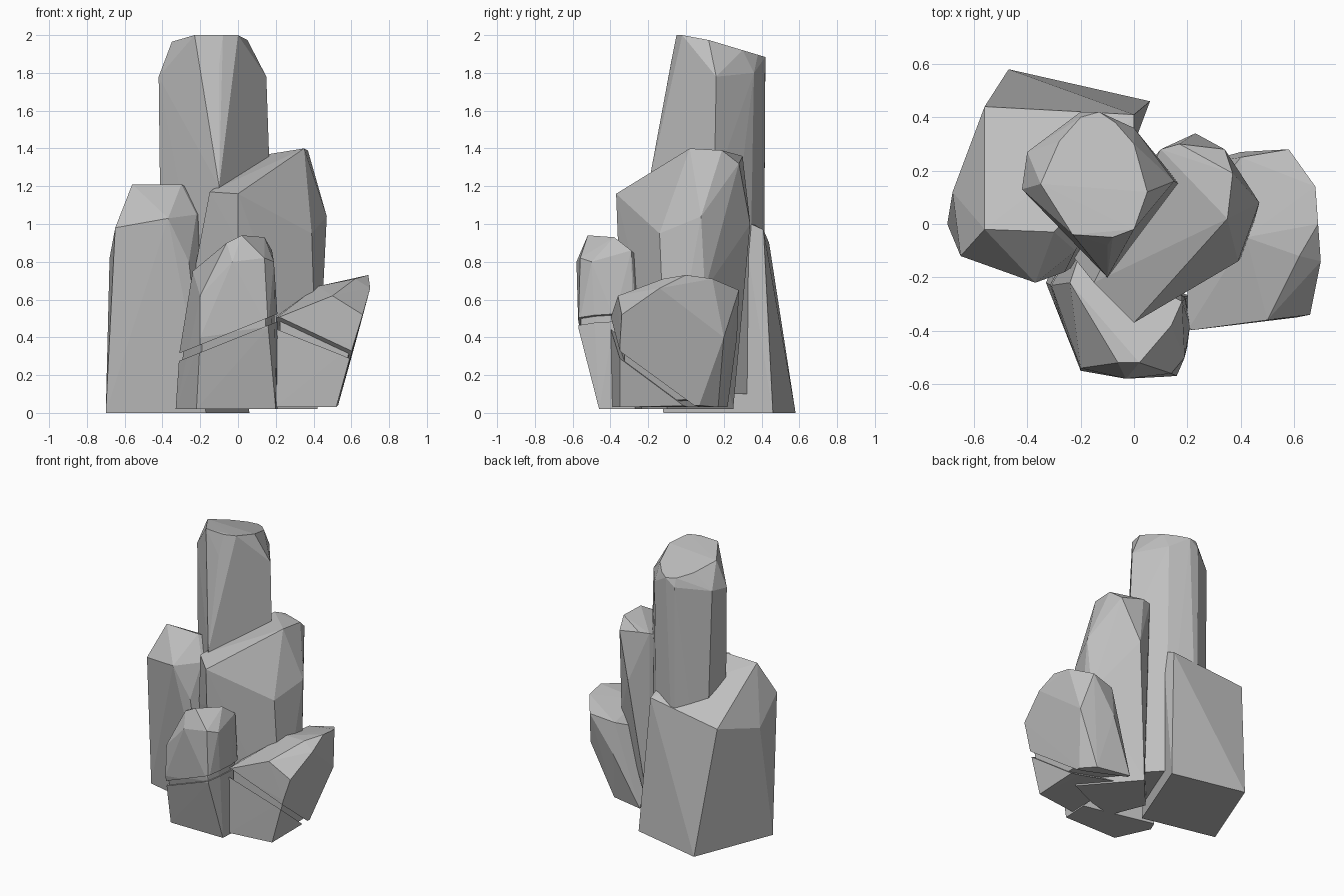
import bpy
import bmesh
from mathutils import Vector

default_cube = bpy.data.objects.get("Cube")
if default_cube:
    bpy.data.objects.remove(default_cube, do_unlink=True)

# One plain stone colour
stone = bpy.data.materials.new("light grey stone")
stone.use_nodes = True
stone.diffuse_color = (.52, .52, .52, 1)
stone.node_tree.nodes["Principled BSDF"].inputs["Base Color"].default_value = stone.diffuse_color


def add_hull(target, points):
    """Add a faceted convex block around the points to the target mesh."""
    block = bmesh.new()
    for point in points:
        block.verts.new(point)
    result = bmesh.ops.convex_hull(block, input=list(block.verts))
    spare = set(result["geom_interior"]) | set(result["geom_unused"])
    spare = [item for item in spare if isinstance(item, bmesh.types.BMVert)]
    bmesh.ops.delete(block, geom=spare, context="VERTS")
    bmesh.ops.recalc_face_normals(block, faces=list(block.faces))
    append_mesh(target, block)


def append_mesh(target, block):
    temporary = bpy.data.meshes.new("temporary")
    block.to_mesh(temporary)
    block.free()
    target.from_mesh(temporary)
    bpy.data.meshes.remove(temporary)


def add_cut_half(target, points, position, normal):
    """Add the part of a block lying behind a plane, with the cut closed."""
    half = bmesh.new()
    add_hull(half, points)
    everything = list(half.verts) + list(half.edges) + list(half.faces)
    bmesh.ops.bisect_plane(half, geom=everything, plane_co=position,
                           plane_no=normal, clear_outer=True)
    border = [edge for edge in half.edges if edge.is_boundary]
    bmesh.ops.holes_fill(half, edges=border)
    bmesh.ops.recalc_face_normals(half, faces=list(half.faces))
    append_mesh(target, half)


def finish(name, bm):
    mesh = bpy.data.meshes.new(name)
    bm.to_mesh(mesh)
    bm.free()
    mesh.materials.append(stone)
    rock = bpy.data.objects.new(name, mesh)
    bpy.context.collection.objects.link(rock)


def solid_rock(name, points):
    bm = bmesh.new()
    add_hull(bm, points)
    finish(name, bm)


def cracked_rock(name, points, lower_plane, upper_plane, core_size):
    """A rock split by a crack, with a slightly smaller core inside it."""
    bm = bmesh.new()
    for position, normal in (lower_plane, upper_plane):
        add_cut_half(bm, points, Vector(position), Vector(normal).normalized())
    vectors = [Vector(point) for point in points]
    centre = sum(vectors, Vector()) / len(vectors)
    add_hull(bm, [centre.lerp(vector, core_size) for vector in vectors])
    finish(name, bm)


# Tall pillar: slanted top outline, shoulder ring, then a long shaft
top_outline = [(-.35, .15), (-.28, .31), (-.2, .4), (-.13, .42), (-.07, .38),
               (0, .3), (.05, .12), (0, -.02), (-.08, -.05), (-.23, -.04)]
pillar = [(x, y, min(2, 2.01 - .3 * y)) for x, y in top_outline]
pillar += [(-.42, .13, 1.78), (-.4, .27, 1.8), (-.2, .42, 1.83),
           (0, .36, 1.8), (.15, .16, 1.78), (-.1, -.08, 1.85)]
shaft_outline = [(-.4, .12), (.17, .15), (-.1, -.2), (-.2, .41),
                 (-.36, .3), (0, .33)]
pillar += [(x, y, z) for x, y in shaft_outline for z in (.1, 1.2)]
solid_rock("tall_pillar", pillar)

# Broad block at the back right
solid_rock("right_back_block", [
    (-.7, 0, 0), (-.47, .58, 0), (.06, .46, 0), (-.17, -.12, 0),
    (-.56, -.02, 1.21), (-.3, -.03, 1.21), (-.56, .44, .9), (0, .41, .97),
    (0, .3, 1.02), (-.65, -.12, .98), (-.37, -.22, 1.03), (-.68, .12, .82),
    (-.22, -.1, 1.05), (-.26, -.18, .8)])

# Middle rock with a sloping top that meets the pillar
solid_rock("middle_rock", [
    (0, -.37, 1.16), (-.15, -.22, 1.17), (.17, .3, 1.36), (.1, .28, 1.36),
    (.35, .02, 1.4), (.37, .19, 1.39), (.34, .28, 1.32), (.23, .34, 1),
    (.47, .08, 1.04), (.39, -.14, .95), (.45, .1, .65), (0, -.36, .9),
    (-.23, -.12, .75), (.42, -.1, .02), (.12, .25, .02), (.2, -.2, .02),
    (-.1, 0, .02), (0, -.25, .02)])

# Short front rock with a crack rising to one side
cracked_rock("front_rock", [
    (-.33, -.22, .02), (-.22, -.46, .02), (.2, -.46, .02), (.21, -.27, .02),
    (-.3, -.15, .02), (-.31, -.23, .32), (-.2, -.55, .4), (.16, -.57, .45),
    (.21, -.38, .5), (-.03, -.58, .8), (-.2, -.54, .62), (.14, -.56, .82),
    (.19, -.5, .8), (-.06, -.52, .9), (.02, -.52, .94), (.14, -.38, .93),
    (.18, -.29, .86), (-.24, -.22, .75), (.18, -.27, .6), (-.2, -.1, .65)],
    ((0, -.5, .4), (-.4, 0, 1)), ((0, -.5, .44), (.4, 0, -1)), .93)

# Low leaning rock with a wedge-shaped crack across the front
cracked_rock("leaning_side_rock", [
    (.2, -.39, .03), (.52, -.35, .03), (.53, .07, .04), (.46, .17, .03),
    (.22, .22, .03), (.2, -.4, .5), (.5, -.36, .62), (.66, -.34, .52),
    (.61, -.35, .36), (.62, -.12, .71), (.7, -.14, .66), (.69, 0, .73),
    (.68, .14, .71), (.58, .28, .65), (.4, .25, .62), (.42, -.05, .67),
    (.63, .2, .4), (.4, .27, .4), (.2, 0, .52)],
    ((.2, -.38, .43), (.3, .8, 1)), ((.2, -.38, .5), (-.37, -.8, -1)), .92)
